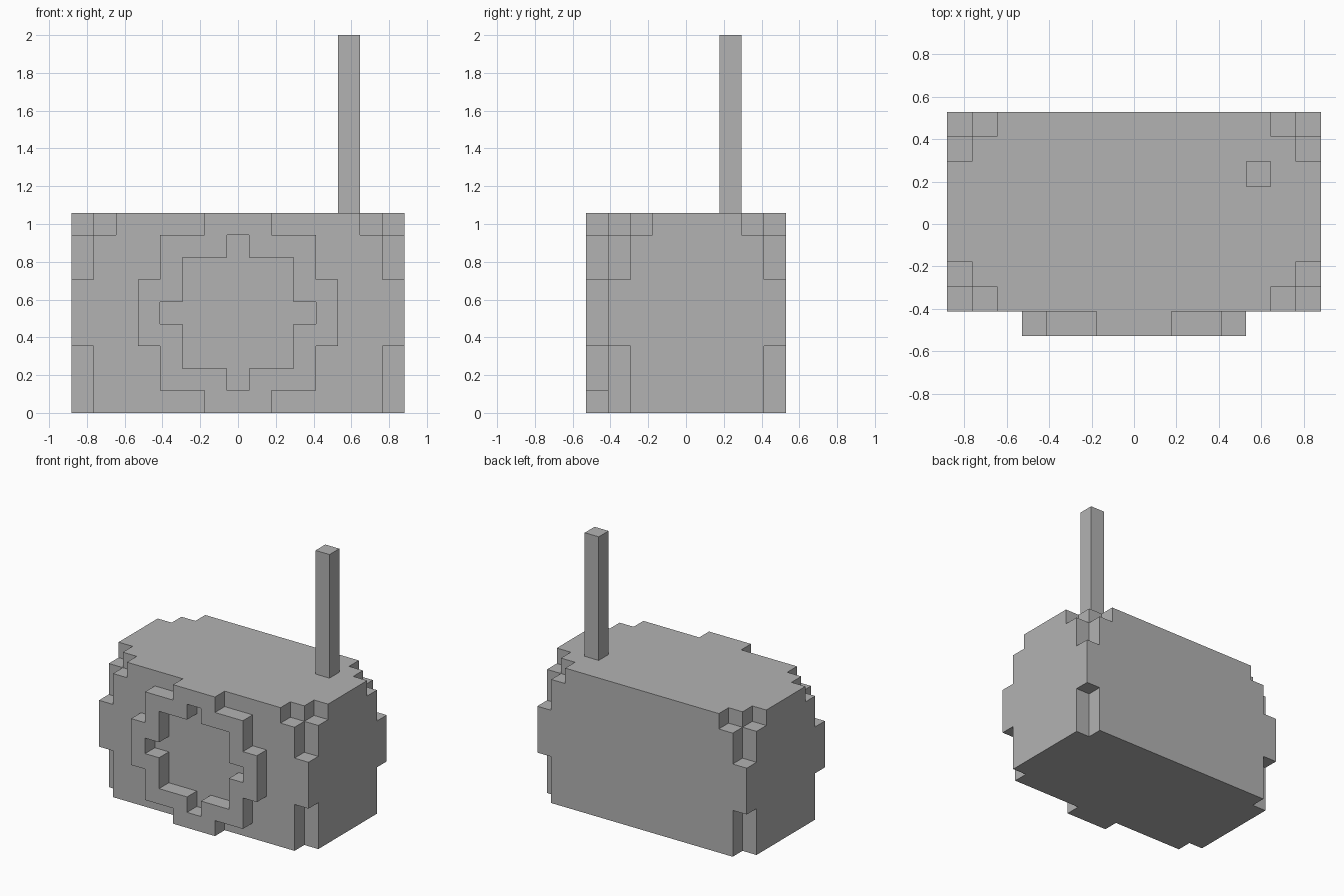
import bpy, bmesh
from mathutils import Vector

cube = bpy.data.objects.get("Cube")
if cube:
    bpy.data.objects.remove(cube, do_unlink=True)

U = 2 / 17                     # size of one block
W, D, H = 15, 9, 9             # blocks across, deep (ring included), high

grey = bpy.data.materials.new("plain grey")
grey.use_nodes = True
grey.diffuse_color = (0.45, 0.45, 0.45, 1)
grey.node_tree.nodes["Principled BSDF"].inputs["Base Color"].default_value = grey.diffuse_color


def in_body(i, j, k):
    """Box with notched upright corners and stepped top corners."""
    a = min(i, W - 1 - i)      # blocks in from the nearest side
    b = min(j - 1, D - 1 - j)  # blocks in from the front or back
    if a + b == 0:
        return 3 <= k < 6
    return not (k == H - 1 and a + b == 1)


def stepped_disc(half_widths, i, k):
    """Half widths run from the centre row outwards."""
    row = abs(k - H // 2)
    return row < len(half_widths) and abs(i - W // 2) <= half_widths[row]


OUTER = [4, 4, 3, 3, 1]
HOLE = [3, 2, 2, 0]

body = {(i, j, k) for i in range(W) for j in range(1, D) for k in range(H)
        if in_body(i, j, k)}
ring = {(i, 0, k) for i in range(W) for k in range(H)
        if stepped_disc(OUTER, i, k) and not stepped_disc(HOLE, i, k)}
antenna = {(12, 6, k) for k in range(H, 17)}
solid = body | ring | antenna


def build(name, cells):
    """Skin the outer sides of a block part and merge its flat areas."""
    bm = bmesh.new()
    origin = Vector((-W / 2, -D / 2, 0))
    for cell in sorted(cells):
        centre = Vector(cell) + Vector((0.5, 0.5, 0.5)) + origin
        for axis in range(3):
            for side in (-1, 1):
                n = Vector((0, 0, 0))
                n[axis] = side
                if tuple(c + int(s) for c, s in zip(cell, n)) in solid:
                    continue
                u = Vector((0, 0, 0))
                u[(axis + 1) % 3] = 0.5
                v = n.cross(u)
                mid = centre + n / 2
                bm.faces.new([bm.verts.new((mid + p) * U)
                              for p in (-u - v, u - v, u + v, v - u)])
    bmesh.ops.remove_doubles(bm, verts=bm.verts, dist=U / 100)
    bmesh.ops.dissolve_limit(bm, angle_limit=0.01, verts=bm.verts, edges=bm.edges)
    mesh = bpy.data.meshes.new(name)
    bm.to_mesh(mesh)
    bm.free()
    mesh.materials.append(grey)
    bpy.context.collection.objects.link(bpy.data.objects.new(name, mesh))


build("body", body)
build("front_ring", ring)
build("antenna", antenna)
